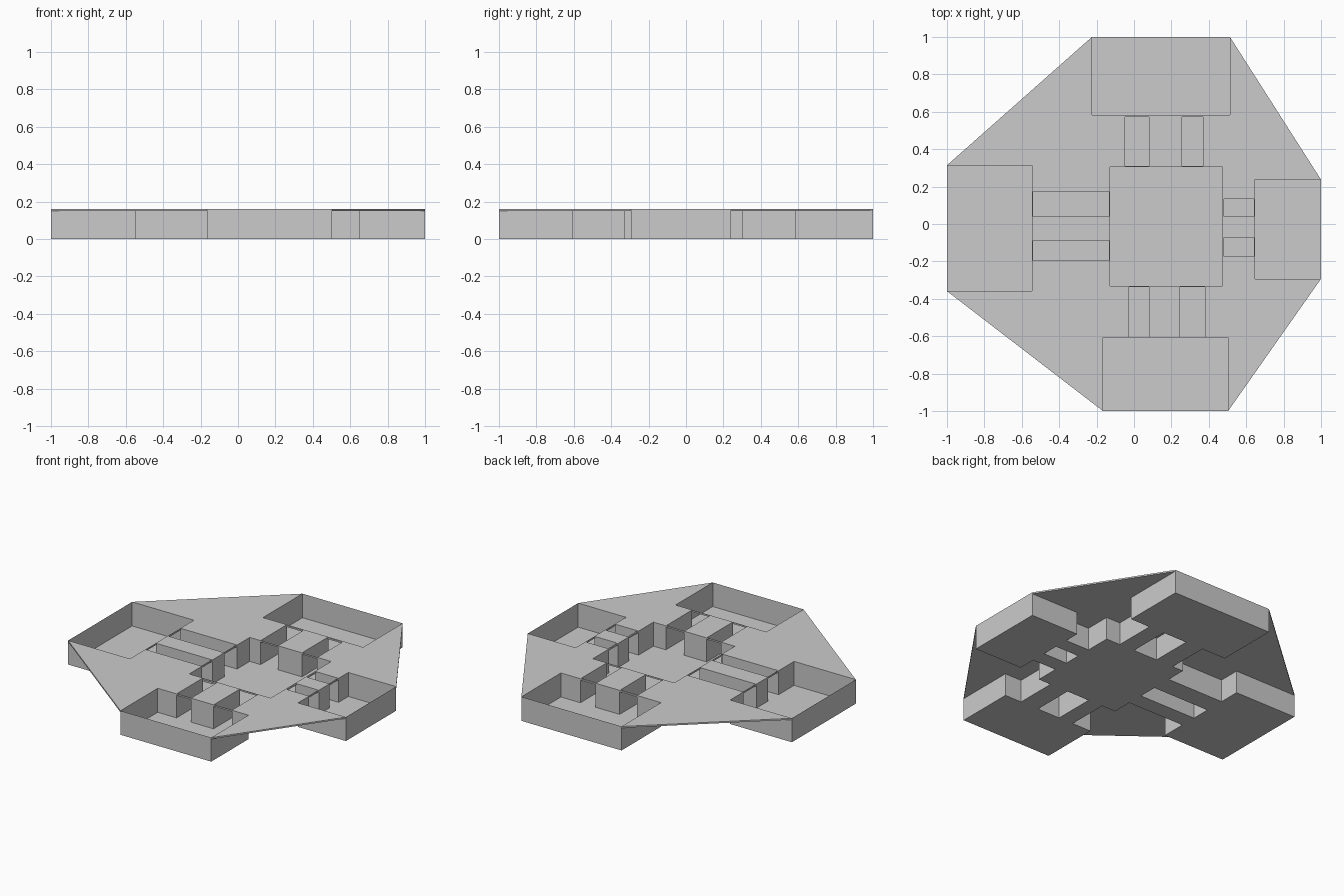
import bpy, bmesh

if "Cube" in bpy.data.objects:
    bpy.data.objects.remove(bpy.data.objects["Cube"])

TOP, UNDER = 0.16, 0.15

# Rooms: x0, x1, y0, y1
rooms = {
    "centre_room": (-0.128, 0.472, -0.331, 0.306),
    "back_room": (-0.225, 0.513, 0.584, 1.0),
    "front_room": (-0.166, 0.503, -1.0, -0.608),
    "left_room": (-1.0, -0.545, -0.359, 0.314),
    "right_room": (0.647, 1.0, -0.293, 0.237),
}
# Openings in the roof above each corridor
corridors = {
    "back": [(-0.048, 0.08, 0.309, 0.573), (0.257, 0.369, 0.309, 0.573)],
    "front": [(-0.027, 0.08, -0.603, -0.336), (0.246, 0.38, -0.603, -0.336)],
    "left": [(-0.541, -0.133, 0.039, 0.173), (-0.541, -0.133, -0.196, -0.087)],
    "right": [(0.481, 0.642, 0.039, 0.135), (0.481, 0.642, -0.175, -0.073)],
}
C = rooms["centre_room"]


def make(name, quads):
    bm = bmesh.new()
    for q in quads:
        bm.faces.new([bm.verts.new(p) for p in q])
    bmesh.ops.remove_doubles(bm, verts=bm.verts, dist=1e-5)
    me = bpy.data.meshes.new(name)
    bm.to_mesh(me)
    bm.free()
    ob = bpy.data.objects.new(name, me)
    bpy.context.collection.objects.link(ob)
    return ob


def floor(x0, x1, y0, y1):
    return [(x0, y0, 0), (x1, y0, 0), (x1, y1, 0), (x0, y1, 0)]


def wall(a, b):
    return [(*a, 0), (*b, 0), (*b, TOP), (*a, TOP)]


def wall_with_doors(a, b, doors, axis):
    """Wall sheet along one axis, split by full height door gaps."""
    stops = [a[axis]] + [v for d in sorted(doors) for v in d] + [b[axis]]
    pt = (lambda v: (v, a[1])) if axis == 0 else (lambda v: (a[0], v))
    return [wall(pt(stops[i]), pt(stops[i + 1])) for i in range(0, len(stops), 2)]


def doors(side, axis):
    return [(c[2 * axis], c[2 * axis + 1]) for c in corridors[side]]


# Rooms: floor plus four sheet walls with doorways
opposite = {"back": "front", "front": "back", "left": "right", "right": "left"}
for name, (x0, x1, y0, y1) in rooms.items():
    side = name.split("_")[0]
    quads = [floor(x0, x1, y0, y1)]
    walls = {"front": ((x0, y0), (x1, y0), 0), "back": ((x0, y1), (x1, y1), 0),
             "left": ((x0, y0), (x0, y1), 1), "right": ((x1, y0), (x1, y1), 1)}
    for w, (a, b, axis) in walls.items():
        if side == "centre":
            gaps = doors(w, axis)
        else:
            gaps = doors(side, axis) if w == opposite[side] else []
        quads += wall_with_doors(a, b, gaps, axis)
    make(name, quads)

# Corridors: floor and two side walls running from room to room
for side, pair in corridors.items():
    R = rooms[side + "_room"]
    for i, (x0, x1, y0, y1) in enumerate(pair):
        if side in ("back", "front"):
            y0, y1 = (C[3], R[2]) if side == "back" else (R[3], C[2])
            sides = [wall((x0, y0), (x0, y1)), wall((x1, y0), (x1, y1))]
        else:
            x0, x1 = (C[1], R[0]) if side == "right" else (R[1], C[0])
            sides = [wall((x0, y0), (x1, y0)), wall((x0, y1), (x1, y1))]
        make(f"{side}_corridor_{i + 1}", [floor(x0, x1, y0, y1)] + sides)

# Roof plate: outline joining the outer room corners
F, B, L, R = (rooms[s + "_room"] for s in ("front", "back", "left", "right"))
outline = [(F[0], -1), (F[1], -1), (1, R[2]), (1, R[3]),
           (B[1], 1), (B[0], 1), (-1, L[3]), (-1, L[2])]
roof = make("roof_plate", [[(x, y, UNDER) for x, y in outline]])
bm = bmesh.new()
bm.from_mesh(roof.data)
ext = bmesh.ops.extrude_face_region(bm, geom=bm.faces[:])
bmesh.ops.translate(bm, vec=(0, 0, TOP - UNDER),
                    verts=[g for g in ext["geom"] if isinstance(g, bmesh.types.BMVert)])
bmesh.ops.recalc_face_normals(bm, faces=bm.faces)
bm.to_mesh(roof.data)
bm.free()

# Cut the openings over rooms and corridors
cut_me = bpy.data.meshes.new("roof_cutter")
bm = bmesh.new()
for x0, x1, y0, y1 in list(rooms.values()) + [c for p in corridors.values() for c in p]:
    x0, y0 = (-1.1 if x0 == -1 else x0), (-1.1 if y0 == -1 else y0)
    x1, y1 = (1.1 if x1 == 1 else x1), (1.1 if y1 == 1 else y1)
    for v in bmesh.ops.create_cube(bm, size=1)["verts"]:
        v.co = (x1 if v.co.x > 0 else x0, y1 if v.co.y > 0 else y0,
                0.3 if v.co.z > 0 else 0.05)
bm.to_mesh(cut_me)
bm.free()
cutter = bpy.data.objects.new("roof_cutter", cut_me)
bpy.context.collection.objects.link(cutter)
cutter.hide_render = True
mod = roof.modifiers.new("openings", 'BOOLEAN')
mod.operation, mod.solver, mod.object = 'DIFFERENCE', 'EXACT', cutter
bpy.context.view_layer.objects.active = roof
bpy.ops.object.modifier_apply(modifier=mod.name)
bpy.data.objects.remove(cutter)
